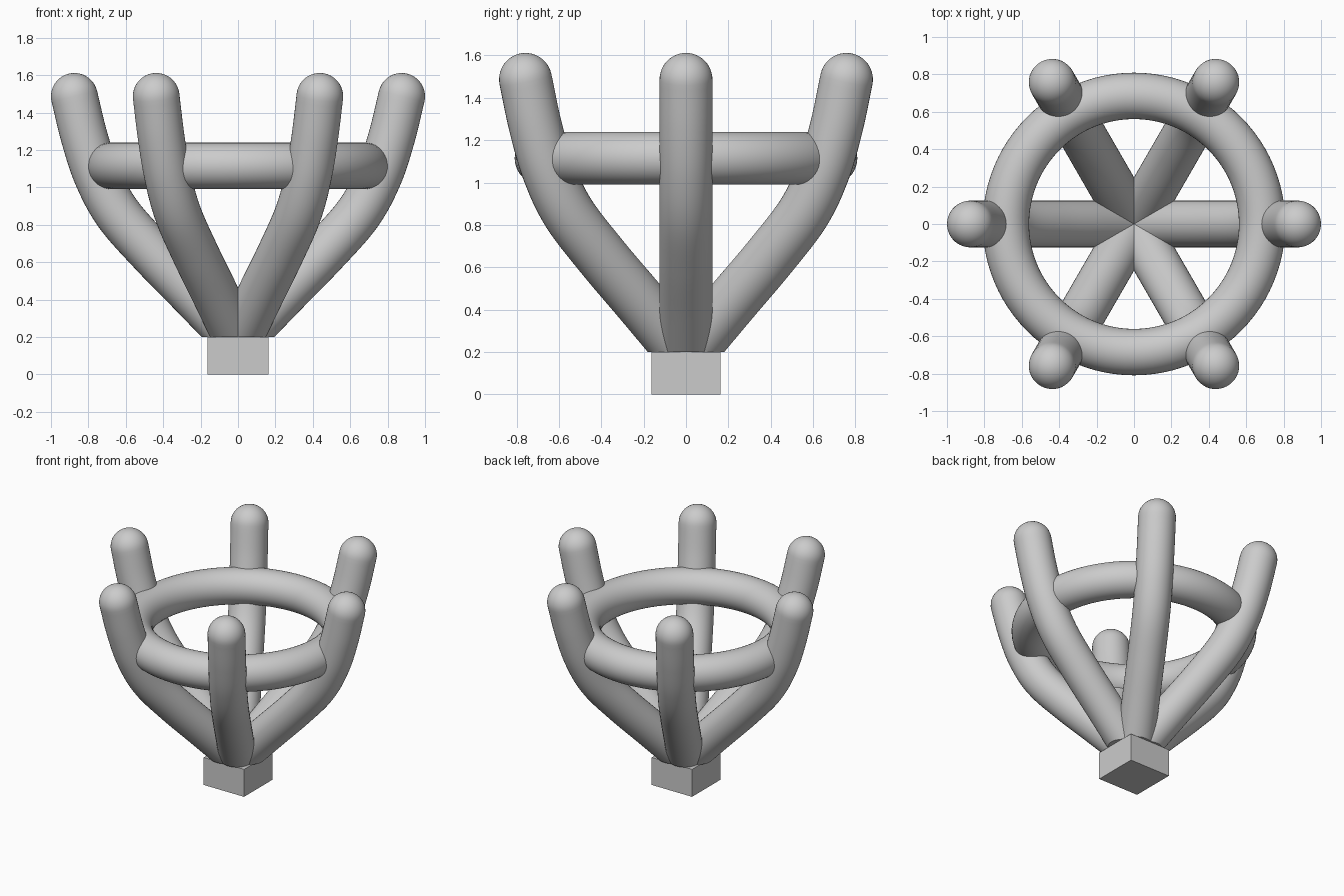
import bpy, bmesh, math
from mathutils import Vector

if "Cube" in bpy.data.objects:
    bpy.data.objects.remove(bpy.data.objects["Cube"])

R = 0.125      # tube radius
SEG = 40       # sides of the tubes

# Base block
bpy.ops.mesh.primitive_cube_add(size=1, location=(0, 0, 0.1))
block = bpy.context.object
block.name = "base_block"
block.scale = (0.326, 0.326, 0.2)

# Horizontal ring joining the prongs
bpy.ops.mesh.primitive_torus_add(major_radius=0.685, minor_radius=0.124,
                                 major_segments=96, minor_segments=SEG,
                                 location=(0, 0, 1.115))
bpy.context.object.name = "ring"
bpy.ops.object.shade_smooth()

# Prong centre line as (distance from axis, height)
PATH = [Vector(p) for p in ((-0.09, 0.09), (0.02, 0.2), (0.25, 0.437), (0.46, 0.652),
                            (0.643, 0.86), (0.752, 1.06), (0.822, 1.27), (0.875, 1.487))]


def smooth_path(pts, steps=8):
    """Catmull-Rom curve through the points."""
    p = [2 * pts[0] - pts[1]] + pts + [2 * pts[-1] - pts[-2]]
    out = []
    for i in range(1, len(p) - 2):
        a, b, c, d = p[i - 1:i + 3]
        for s in range(steps):
            t = s / steps
            out.append(0.5 * (2 * b + (c - a) * t + (2 * a - 5 * b + 4 * c - d) * t**2
                              + (3 * b - a - 3 * c + d) * t**3))
    return out + [pts[-1]]


def prong_mesh():
    line = smooth_path(PATH)
    rings = []
    for i, c in enumerate(line):
        tan = (line[min(i + 1, len(line) - 1)] - line[max(i - 1, 0)]).normalized()
        rings.append((c, tan, R))
    # Rounded tip
    end, tan = line[-1], rings[-1][1]
    for k in range(1, 10):
        a = k / 10 * math.pi / 2
        rings.append((end + tan * R * math.sin(a), tan, R * math.cos(a)))

    bm = bmesh.new()
    loops = []
    for c, t, r in rings:
        loop = []
        for j in range(SEG):
            a = 2 * math.pi * j / SEG
            u = r * math.cos(a)
            loop.append(bm.verts.new((c.x + u * t.y, r * math.sin(a), c.y - u * t.x)))
        loops.append(loop)
    for lo, hi in zip(loops, loops[1:]):
        for j in range(SEG):
            k = (j + 1) % SEG
            bm.faces.new((lo[j], lo[k], hi[k], hi[j]))
    tip = end + tan * R
    pole = bm.verts.new((tip.x, 0, tip.y))
    for j in range(SEG):
        bm.faces.new((loops[-1][j], loops[-1][(j + 1) % SEG], pole))
    # Flat foot on top of the block
    cut = bmesh.ops.bisect_plane(bm, geom=bm.verts[:] + bm.edges[:] + bm.faces[:],
                                 plane_co=(0, 0, 0.2), plane_no=(0, 0, 1), clear_inner=True)
    edges = [e for e in cut["geom_cut"] if isinstance(e, bmesh.types.BMEdge)]
    bmesh.ops.contextual_create(bm, geom=edges)
    bmesh.ops.recalc_face_normals(bm, faces=bm.faces[:])
    me = bpy.data.meshes.new("prong")
    bm.to_mesh(me)
    bm.free()
    return me


# Six prongs around the axis
mesh = prong_mesh()
for i in range(6):
    ob = bpy.data.objects.new(f"prong_{i + 1}", mesh.copy())
    ob.rotation_euler.z = i * math.pi / 3
    bpy.context.collection.objects.link(ob)
    bpy.ops.object.select_all(action='DESELECT')
    ob.select_set(True)
    bpy.context.view_layer.objects.active = ob
    bpy.ops.object.shade_smooth_by_angle(angle=math.radians(35))
